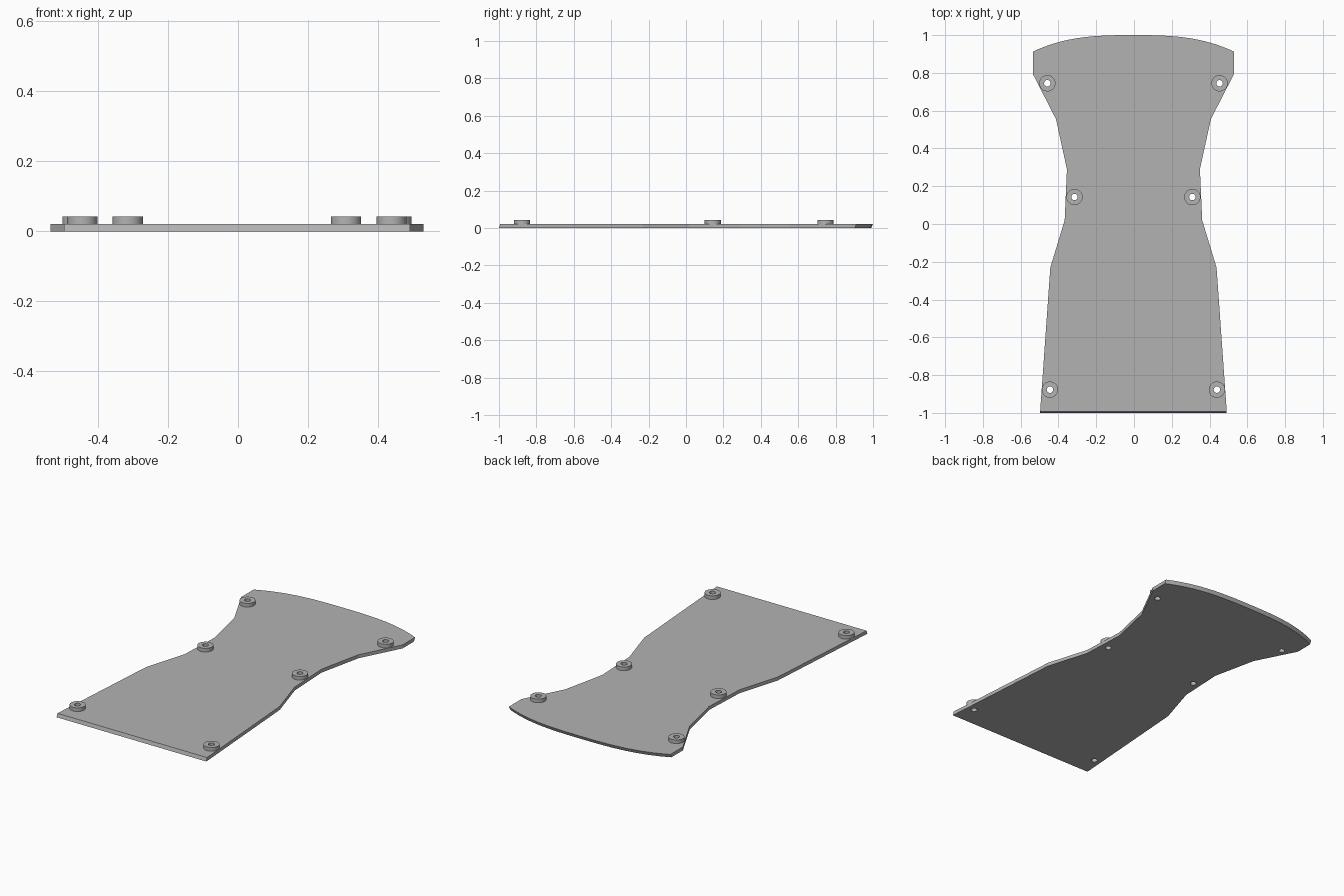
import bpy, bmesh, math

if "Cube" in bpy.data.objects:
    bpy.data.objects.remove(bpy.data.objects["Cube"])

PLATE_TOP = 0.021
BOSS_TOP = 0.043
BOSS_R, HOLE_R = 0.043, 0.017
SLANT = 0.01            # end faces lean towards the back
CX = -0.003             # centre line of the plate

grey = bpy.data.materials.new("grey")
grey.diffuse_color = (0.45, 0.45, 0.45, 1)
grey.use_nodes = True
grey.node_tree.nodes["Principled BSDF"].inputs["Base Color"].default_value = grey.diffuse_color


def make_object(name, bm):
    bmesh.ops.recalc_face_normals(bm, faces=bm.faces[:])
    mesh = bpy.data.meshes.new(name)
    bm.to_mesh(mesh)
    bm.free()
    mesh.materials.append(grey)
    obj = bpy.data.objects.new(name, mesh)
    bpy.context.collection.objects.link(obj)
    return obj


def bridge(bm, a, b):
    n = len(a)
    return [bm.faces.new((a[i], a[(i + 1) % n], b[(i + 1) % n], b[i])) for i in range(n)]


def circle(bm, centre, radius, z, n=40):
    return [bm.verts.new((centre[0] + radius * math.cos(2 * math.pi * i / n),
                          centre[1] + radius * math.sin(2 * math.pi * i / n), z))
            for i in range(n)]


# Waisted outline: right side, then the curved back edge, then mirrored left side
side = [(0.494, -1.0), (0.44, -0.23), (0.364, 0.02), (0.352, 0.29),
        (0.41, 0.555), (0.533, 0.795)]
arc = []
for i in range(33):
    t = math.cos(math.pi * i / 32)
    arc.append((0.533 * t, 0.912 + 0.088 * (1 - abs(t) ** 2.9)))
outline = side + arc + [(-x, y) for x, y in reversed(side)]

# Plate with slanted front and back ends
bm = bmesh.new()
loops = []
for z in (0, PLATE_TOP):
    loop = []
    for x, y in outline:
        if y > 0.9 and z == 0:
            y -= SLANT
        if y < -0.9 and z > 0:
            y += SLANT * 0.7
        loop.append(bm.verts.new((x + CX, y, z)))
    bm.faces.new(loop)
    loops.append(loop)
bridge(bm, *loops)
plate = make_object("plate", bm)

# Hole positions, mirrored left and right
centres = [(s * x + CX, y) for x, y in ((0.456, 0.745), (0.312, 0.143), (0.442, -0.877))
           for s in (-1, 1)]

# Drill the screw holes through the plate
bm = bmesh.new()
for c in centres:
    low, high = circle(bm, c, HOLE_R, -0.05), circle(bm, c, HOLE_R, 0.1)
    bridge(bm, low, high)
    bm.faces.new(low)
    bm.faces.new(high)
cutter = make_object("hole_cutter", bm)
cutter.hide_render = True
mod = plate.modifiers.new("holes", "BOOLEAN")
mod.operation = "DIFFERENCE"
mod.solver = "EXACT"
mod.object = cutter
bpy.context.view_layer.objects.active = plate
plate.select_set(True)
bpy.ops.object.modifier_apply(modifier=mod.name)
bpy.data.objects.remove(cutter, do_unlink=True)

# Raised ring around each hole
for k, c in enumerate(centres):
    bm = bmesh.new()
    rings = [circle(bm, c, HOLE_R, PLATE_TOP), circle(bm, c, BOSS_R, PLATE_TOP),
             circle(bm, c, BOSS_R, BOSS_TOP), circle(bm, c, HOLE_R, BOSS_TOP)]
    for i in range(4):
        bridge(bm, rings[i], rings[(i + 1) % 4])
    boss = make_object(f"screw_boss_{k + 1}", bm)
    bpy.ops.object.select_all(action="DESELECT")
    boss.select_set(True)
    bpy.context.view_layer.objects.active = boss
    bpy.ops.object.shade_smooth_by_angle(angle=math.radians(30))
